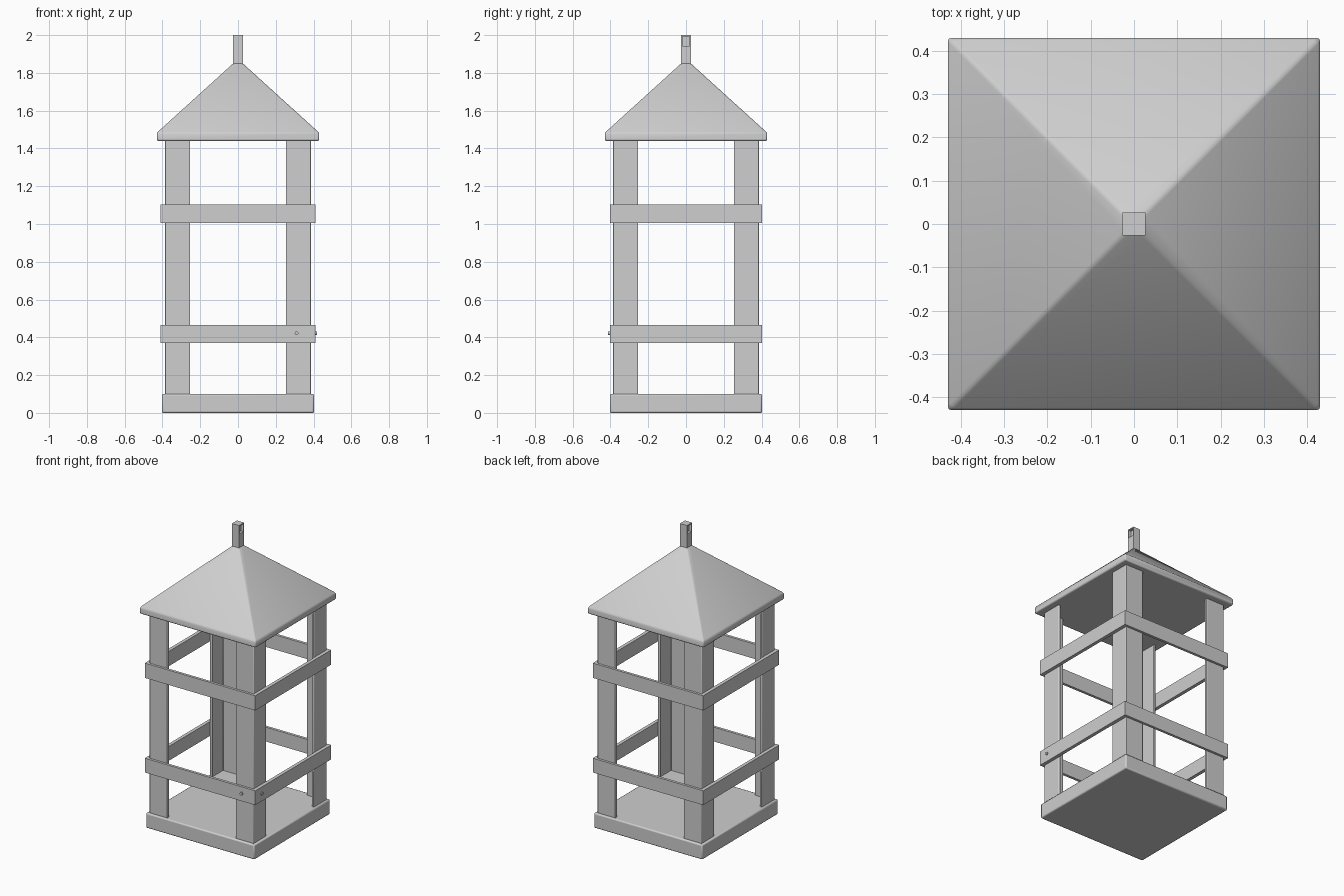
import bpy, bmesh, math
from mathutils import Matrix, Vector

if "Cube" in bpy.data.objects:
    bpy.data.objects.remove(bpy.data.objects["Cube"], do_unlink=True)

# Single grey finish
grey = bpy.data.materials.new("plain_grey")
grey.use_nodes = True
grey.diffuse_color = (0.62, 0.62, 0.62, 1)
grey.node_tree.nodes["Principled BSDF"].inputs["Base Color"].default_value = grey.diffuse_color


def finish(name, bm, bevel=0, smooth=None):
    bmesh.ops.recalc_face_normals(bm, faces=bm.faces)
    mesh = bpy.data.meshes.new(name)
    bm.to_mesh(mesh)
    bm.free()
    obj = bpy.data.objects.new(name, mesh)
    bpy.context.collection.objects.link(obj)
    mesh.materials.append(grey)
    if bevel:
        mod = obj.modifiers.new("soft_edges", 'BEVEL')
        mod.width, mod.segments = bevel, 2
    if smooth:
        bpy.ops.object.select_all(action='DESELECT')
        obj.select_set(True)
        bpy.context.view_layer.objects.active = obj
        bpy.ops.object.shade_smooth_by_angle(angle=math.radians(smooth))
    return obj


def add_box(bm, lo, hi):
    lo, hi = Vector(lo), Vector(hi)
    mat = Matrix.Translation((lo + hi) / 2) @ Matrix.Diagonal((*(hi - lo), 1))
    return bmesh.ops.create_cube(bm, size=1, matrix=mat)["verts"]


# Base slab
bm = bmesh.new()
add_box(bm, (-0.403, -0.403, 0), (0.403, 0.403, 0.1))
finish("base_slab", bm, 0.008, 50)

# Corner posts: angle profile with the bend facing outward
OUT, IN, T = 0.387, 0.253, 0.018
for sx, side in ((-1, "right"), (1, "left")):
    for sy, end in ((-1, "front"), (1, "back")):
        bm = bmesh.new()
        profile = [(OUT, OUT), (IN, OUT), (IN, OUT - T), (OUT - T, OUT - T), (OUT - T, IN), (OUT, IN)]
        face = bm.faces.new([bm.verts.new((sx * x, sy * y, 0.09)) for x, y in profile])
        top = bmesh.ops.extrude_face_region(bm, geom=[face])["geom"]
        for v in top:
            if isinstance(v, bmesh.types.BMVert):
                v.co.z = 1.45
        finish(f"{end}_{side}_post", bm, 0.004, 50)

# Two levels of rails; the side rails cover the ends of the front and back ones
for level, low, high in (("lower", 0.37, 0.466), ("upper", 1.005, 1.104)):
    for s, side, end in ((-1, "right", "front"), (1, "left", "back")):
        bm = bmesh.new()
        add_box(bm, (min(s * OUT, s * 0.41), -0.403, low), (max(s * OUT, s * 0.41), 0.403, high))
        finish(f"{level}_{side}_rail", bm)
        bm = bmesh.new()
        add_box(bm, (-OUT, min(s * 0.385, s * 0.403), low), (OUT, max(s * 0.385, s * 0.403), high))
        finish(f"{level}_{end}_rail", bm)

# Small rivets at one lower corner
for name, place, turn, axis in (("front_rivet", (0.31, -0.405, 0.422), math.pi / 2, 'X'),
                                ("side_rivet", (0.41, -0.335, 0.422), math.pi / 2, 'Y')):
    bm = bmesh.new()
    bmesh.ops.create_cone(bm, cap_ends=True, segments=12, radius1=0.01, radius2=0.01, depth=0.014,
                          matrix=Matrix.Translation(place) @ Matrix.Rotation(turn, 4, axis))
    finish(name, bm, 0, 40)

# Pyramid roof with a short vertical rim
bm = bmesh.new()
rings = [[bm.verts.new((x * r, y * r, z)) for x, y in ((-1, -1), (1, -1), (1, 1), (-1, 1))]
         for r, z in ((0.43, 1.44), (0.43, 1.483), (0.02, 1.855))]
for a, b in zip(rings, rings[1:]):
    for i in range(4):
        j = (i + 1) % 4
        bm.faces.new((a[i], a[j], b[j], b[i]))
bm.faces.new(rings[0])
bm.faces.new(rings[-1])
finish("roof", bm, 0.008, 60)

# Hanging lug with a recessed eye on both sides
bm = bmesh.new()
add_box(bm, (-0.026, -0.026, 1.835), (0.026, 0.026, 1.935))
add_box(bm, (-0.026, -0.026, 1.935), (0.026, 0.026, 2.0))
bm.normal_update()
eyes = [f for f in bm.faces if abs(f.normal.x) > 0.9 and f.calc_center_median().z > 1.94]
bmesh.ops.inset_individual(bm, faces=eyes, thickness=0.009, depth=0)
bmesh.ops.inset_individual(bm, faces=eyes, thickness=0.001, depth=-0.018)
finish("hanging_lug", bm)
